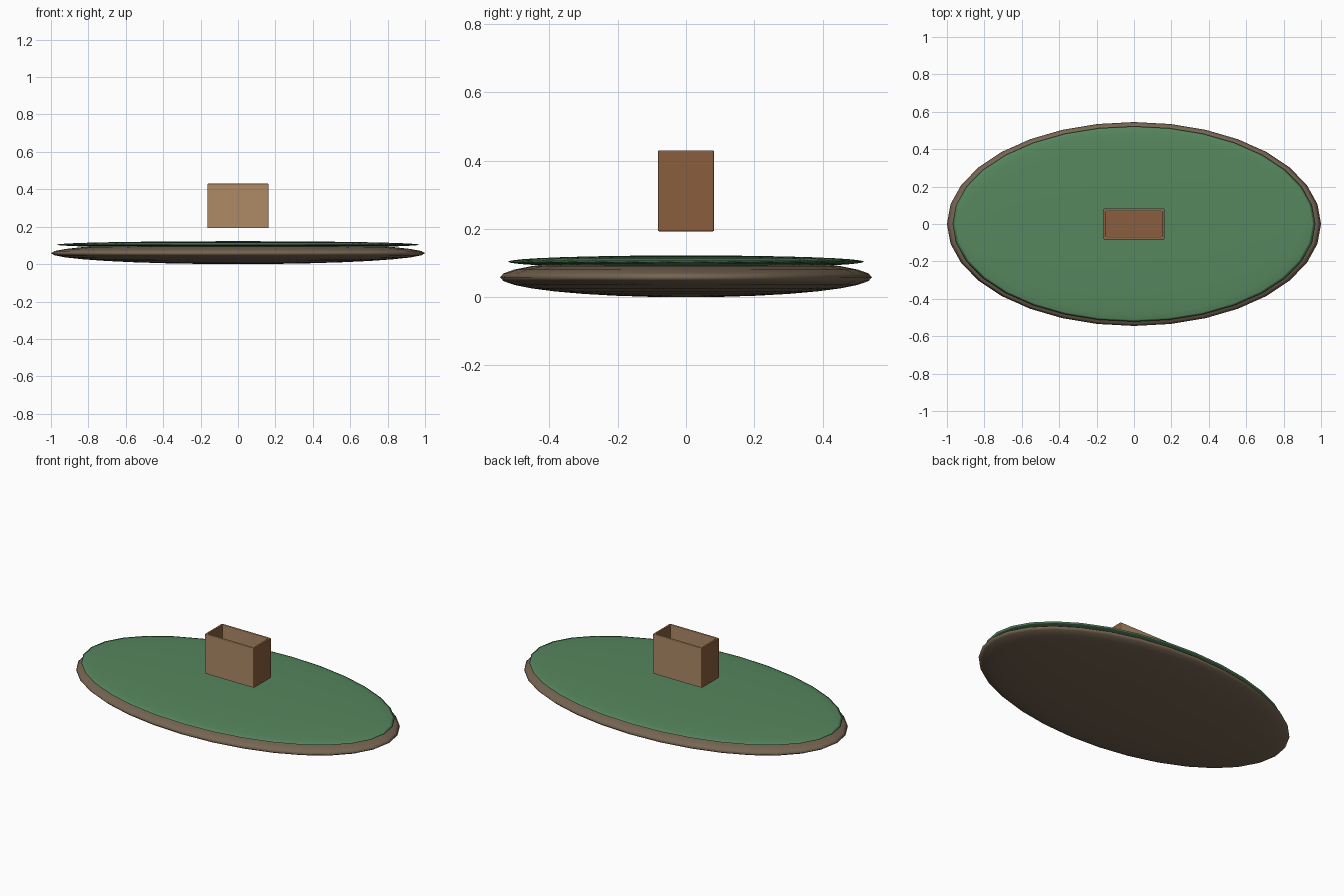
import bpy

if "Cube" in bpy.data.objects:
    bpy.data.objects.remove(bpy.data.objects["Cube"])


def make_material(name, rgb):
    mat = bpy.data.materials.new(name)
    mat.diffuse_color = (*rgb, 1.0)
    mat.use_nodes = True
    mat.node_tree.nodes["Principled BSDF"].inputs["Base Color"].default_value = mat.diffuse_color
    return mat


earth = make_material("earth_brown", (0.18, 0.13, 0.085))
grass = make_material("grass_green", (0.093, 0.24, 0.112))
light_wood = make_material("light_wood", (0.43, 0.255, 0.132))
dark_wood = make_material("dark_wood", (0.255, 0.114, 0.048))


def disc(name, z, radii, mat):
    """Flattened smooth ball."""
    bpy.ops.mesh.primitive_uv_sphere_add(segments=32, ring_count=16, radius=1, location=(0, 0, z))
    ob = bpy.context.object
    ob.name = name
    ob.scale = radii
    bpy.ops.object.transform_apply(location=False, rotation=False, scale=True)
    bpy.ops.object.shade_smooth()
    ob.data.materials.append(mat)


def board(name, centre, size, mat):
    """Plank with slightly softened edges."""
    bpy.ops.mesh.primitive_cube_add(size=1, location=centre)
    ob = bpy.context.object
    ob.name = name
    ob.scale = size
    bpy.ops.object.transform_apply(location=False, rotation=False, scale=True)
    bevel = ob.modifiers.new("soft_edges", 'BEVEL')
    bevel.width = 0.003
    bevel.segments = 2
    ob.data.materials.append(mat)


# Ground: soil body with a thin grass layer on top
disc("soil_base", 0.0585, (1.0, 0.545, 0.0585), earth)
disc("grass_layer", 0.104, (0.97, 0.522, 0.0185), grass)

# Open box hovering above the ground
half_x, half_y = 0.163, 0.082
bottom, top, wall = 0.193, 0.43, 0.013
mid, height = (bottom + top) / 2, top - bottom

board("box_floor", (0, 0, bottom + wall / 2),
      (2 * half_x - 0.006, 2 * half_y - 0.006, wall), dark_wood)
for side, label in ((-1, "front"), (1, "back")):
    board(f"box_{label}_panel", (0, side * (half_y - wall / 2), mid),
          (2 * half_x - 0.004, wall, height), light_wood)
for side, label in ((-1, "left"), (1, "right")):
    board(f"box_{label}_panel", (side * (half_x - wall / 2), 0, mid),
          (wall, 2 * half_y - 0.004, height), dark_wood)
